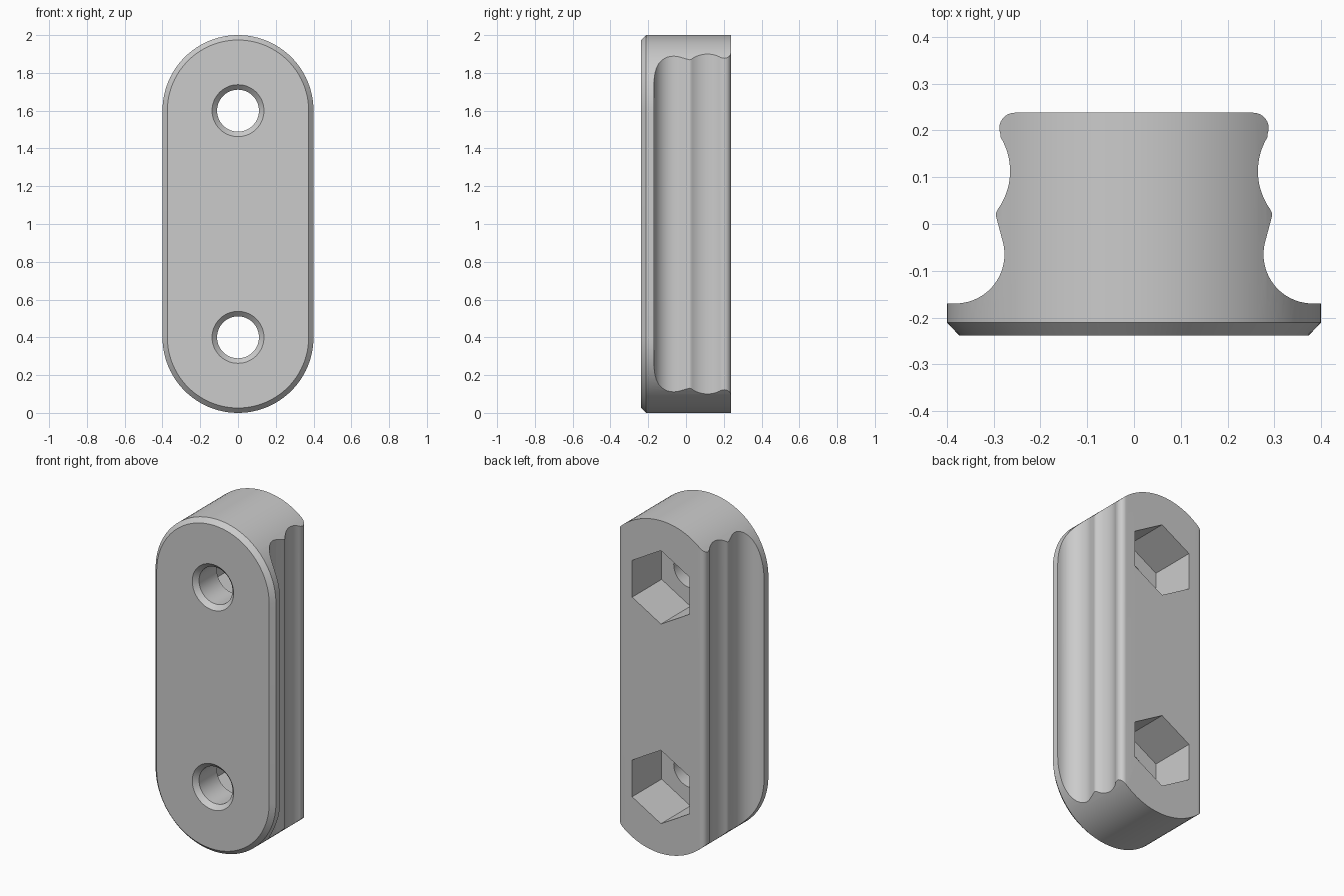
import bpy, bmesh
from math import cos, sin, radians, pi

if "Cube" in bpy.data.objects:
    bpy.data.objects.remove(bpy.data.objects["Cube"])


def loft(name, loops):
    """Closed solid skinned through a list of equal-length point loops."""
    bm = bmesh.new()
    rings = [[bm.verts.new(p) for p in loop] for loop in loops]
    n = len(rings[0])
    for a, b in zip(rings, rings[1:]):
        for i in range(n):
            j = (i + 1) % n
            bm.faces.new((a[i], a[j], b[j], b[i]))
    bm.faces.new(rings[0])
    bm.faces.new(rings[-1])
    bmesh.ops.recalc_face_normals(bm, faces=bm.faces)
    mesh = bpy.data.meshes.new(name)
    bm.to_mesh(mesh)
    bm.free()
    ob = bpy.data.objects.new(name, mesh)
    bpy.context.collection.objects.link(ob)
    return ob


def arc(cx, cy, r, a0, a1, n):
    angles = [radians(a0 + (a1 - a0) * i / n) for i in range(n + 1)]
    return [(cx + r * cos(a), cy + r * sin(a)) for a in angles]


def ring(r, y, z, n):
    return [(r * cos(pi / 2 + 2 * pi * i / n), y, z + r * sin(pi / 2 + 2 * pi * i / n))
            for i in range(n)]


def slot(r, y):
    pts = arc(0, 1.6, r, 0, 180, 48) + arc(0, 0.4, r, 180, 360, 48)
    return [(x, y, z) for x, z in pts]


def combine(target, cutter, operation):
    cutter.hide_render = True
    mod = target.modifiers.new(operation, 'BOOLEAN')
    mod.operation = operation
    mod.solver = 'EXACT'
    mod.object = cutter
    bpy.context.view_layer.objects.active = target
    bpy.ops.object.modifier_apply(modifier=mod.name)
    bpy.data.objects.remove(cutter, do_unlink=True)


FRONT, BACK = -0.238, 0.238

# Rounded-end body with a chamfered front rim
body = loft("clamp_body", [slot(0.374, FRONT), slot(0.4, FRONT + 0.027), slot(0.4, 0.35)])

# Grooved side profile: lower cove, ridge, upper groove, rounded back corner
side = [(0.5, -0.3), (0.5, -0.17)]
side += arc(0.382, -0.065, 0.105, 270, 165, 20)
side += [(0.2934, 0.01), (0.2955, 0.018), (0.2945, 0.025)]
side += arc(0.405, 0.113, 0.14, 215, 149, 14)
side += arc(0.255, BACK - 0.033, 0.033, -20, 90, 10)
outline = side + [(-x, y) for x, y in reversed(side)]
envelope = loft("side_profile", [[(x, y, z) for x, y in outline] for z in (-0.2, 2.2)])
combine(body, envelope, 'INTERSECT')

# Chamfered bolt holes in front, hexagonal nut pockets behind
for z in (0.4, 1.6):
    hole = loft("bolt_hole", [ring(0.1495, FRONT - 0.012, z, 64),
                              ring(0.111, FRONT + 0.0265, z, 64),
                              ring(0.111, 0.0, z, 64)])
    combine(body, hole, 'DIFFERENCE')
    pocket = loft("nut_pocket", [ring(0.221, -0.042, z, 6), ring(0.221, 0.3, z, 6)])
    combine(body, pocket, 'DIFFERENCE')

# Smooth curved surfaces, crisp edges
bpy.ops.object.select_all(action='DESELECT')
body.select_set(True)
bpy.context.view_layer.objects.active = body
bpy.ops.object.shade_smooth_by_angle(angle=radians(25))
